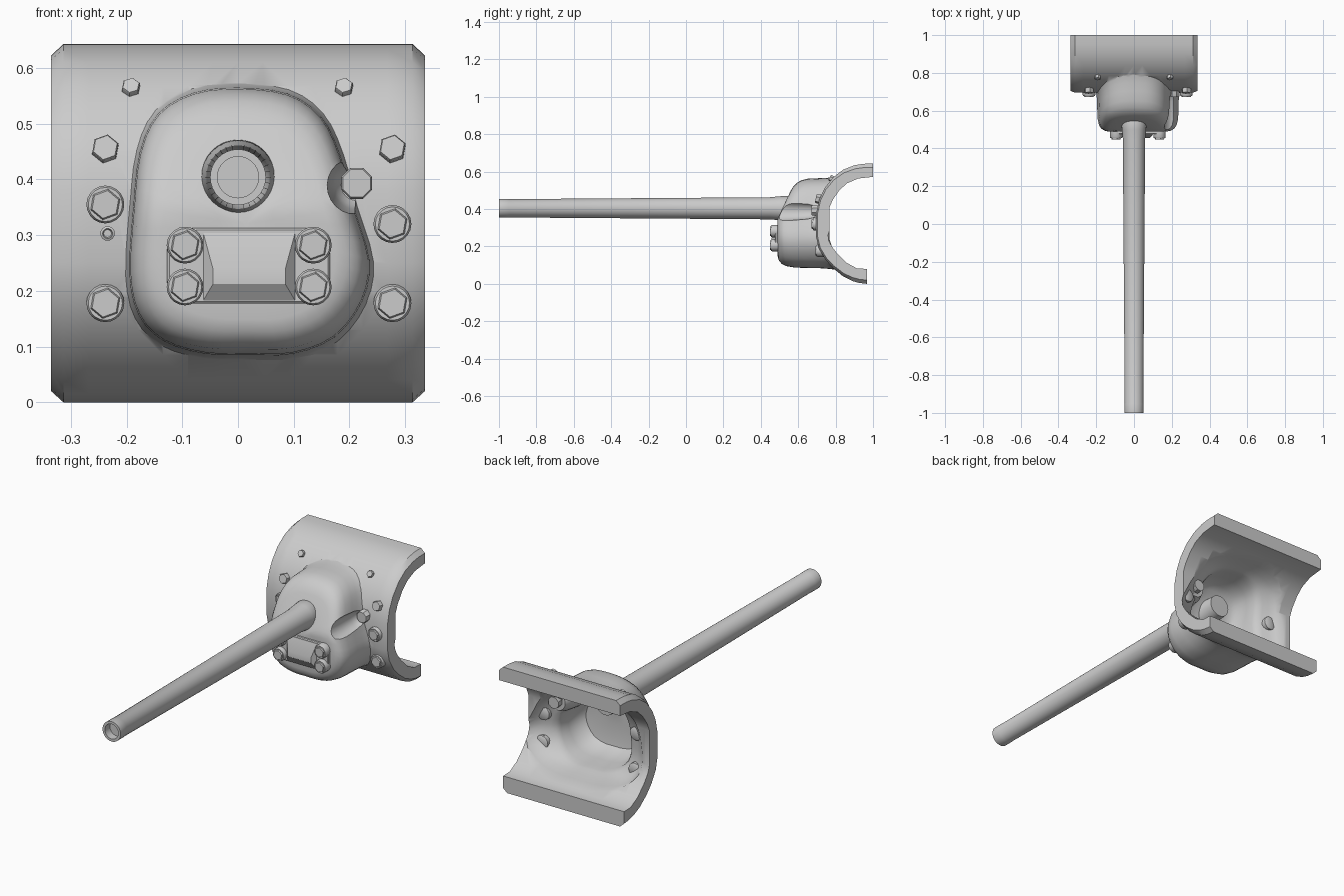
import bpy, bmesh, math
from mathutils import Matrix, Vector

if "Cube" in bpy.data.objects:
    bpy.data.objects.remove(bpy.data.objects["Cube"])

paint = bpy.data.materials.new("grey_steel")
paint.diffuse_color = (0.6, 0.6, 0.6, 1)
paint.use_nodes = True
paint.node_tree.nodes["Principled BSDF"].inputs["Base Color"].default_value = paint.diffuse_color


def finish(name, bm, angle=35):
    bmesh.ops.recalc_face_normals(bm, faces=bm.faces)
    me = bpy.data.meshes.new(name)
    bm.to_mesh(me)
    bm.free()
    me.materials.append(paint)
    ob = bpy.data.objects.new(name, me)
    bpy.context.collection.objects.link(ob)
    shade(ob, angle)
    return ob


def shade(ob, angle):
    bpy.ops.object.select_all(action='DESELECT')
    ob.select_set(True)
    bpy.context.view_layer.objects.active = ob
    bpy.ops.object.shade_smooth_by_angle(angle=math.radians(angle))


def loft(name, rings, angle=35):
    """Closed skin over rings of equal length; one-point ends become tips."""
    bm = bmesh.new()
    vs = [[bm.verts.new(p) for p in r] for r in rings]
    for a, b in zip(vs, vs[1:]):
        n = max(len(a), len(b))
        for i in range(n):
            j = (i + 1) % n
            if len(a) == 1:
                bm.faces.new((a[0], b[i], b[j]))
            elif len(b) == 1:
                bm.faces.new((a[i], b[0], a[j]))
            else:
                bm.faces.new((a[i], b[i], b[j], a[j]))
    for end in (vs[0], vs[-1]):
        if len(end) > 2:
            bm.faces.new(end)
    return finish(name, bm, angle)


def lathe(name, pts, n, loc, tilt=0, phase=0.0):
    """Turned part along y; pts are (y, radius); tilt leans the front upward."""
    m = Matrix.Translation(loc) @ Matrix.Rotation(-math.radians(tilt), 4, 'X')
    rings = []
    for y, r in pts:
        angs = [phase + 2 * math.pi * i / n for i in range(n)]
        rings.append([m @ Vector((r * math.cos(a), y, r * math.sin(a))) for a in angs])
    return loft(name, rings)


def boolean(ob, other, op):
    bpy.context.view_layer.objects.active = ob
    mod = ob.modifiers.new("cut", 'BOOLEAN')
    mod.operation, mod.solver, mod.object = op, 'EXACT', other
    bpy.ops.object.modifier_apply(modifier=mod.name)
    bpy.data.objects.remove(other)


# Curved shield plate: (y, z) section swept along x, ends clipped mostly at top and bottom
outer = [(1.0, .643), (.95, .642), (.9, .634), (.84, .61), (.785, .568), (.74, .51), (.712, .45),
         (.696, .38), (.696, .25), (.71, .19), (.745, .13), (.785, .085), (.84, .04),
         (.89, .015), (.925, .005), (.968, 0)]
inner = [(.968, .08), (.915, .082), (.86, .112), (.81, .16), (.78, .2), (.768, .235),
         (.768, .41), (.785, .45), (.82, .5), (.86, .537), (.92, .563), (1.0, .572)]


def section(x, inset):
    pts = [(y + inset * .4 * min(1, (1 - y) / .3) * (.95 > y),
            z + math.copysign(((z - .32) / .32) ** 2, .32 - z) * inset) for y, z in outer]
    return [(x, y, z) for y, z in pts + inner]


spans = [-.313 + .626 * i / 14 for i in range(15)]
shield = loft("shield", [section(-.335, .02)] + [section(x, 0) for x in spans] + [section(.335, .02)])


def plate_y(z):
    for (y1, z1), (y2, z2) in zip(outer, outer[1:]):
        if z2 <= z <= z1:
            return y1 + (y2 - y1) * (z1 - z) / (z1 - z2)
    return 1.0


def front_y(z):
    return .49 + max(0, z - .35) * .47


# Rounded outline of the housing in (x, z)
ctrl = [(0, .567), (.09, .556), (.15, .515), (.185, .445), (.21, .35), (.238, .255), (.225, .18),
        (.175, .115), (.1, .085), (.02, .083), (-.06, .085), (-.135, .108), (-.18, .155),
        (-.197, .23), (-.19, .35), (-.178, .45), (-.145, .52), (-.08, .558)]
outline = []
for i in range(len(ctrl)):
    p0, p1, p2, p3 = (Vector(ctrl[(i + k) % len(ctrl)]) for k in (-1, 0, 1, 2))
    for t in (0, 1 / 3, 2 / 3):
        outline.append(.5 * (2 * p1 + (p2 - p0) * t + (2 * p0 - 5 * p1 + 4 * p2 - p3) * t * t
                             + (3 * p1 - p0 - 3 * p2 + p3) * t ** 3))
mid = Vector((.015, .32))


def housing(name, steps, d_front, d_back):
    """Steps are (depth fraction, width scale, height scale)."""
    rings = []
    for t, sx, sz in steps:
        ring = []
        for p in outline if sx else [mid]:
            q = mid + Vector(((p.x - mid.x) * sx, (p.y - mid.y) * sz))
            y0, y1 = front_y(q.y) + d_front, plate_y(q.y) + d_back
            ring.append((q.x, y0 + (y1 - y0) * t, q.y))
        rings.append(ring)
    rings.append([(mid.x, sum(p[1] for p in rings[-1]) / len(outline), mid.y)])
    return loft(name, rings)


body = housing("housing", [(t, s, s) for t, s in [
    (0, 0), (0, .25), (0, .5), (0, .72), (.02, .81), (.07, .89), (.15, .945), (.3, .98),
    (.55, .99), (.75, .995), (.88, 1.01), (.97, 1.03), (1.1, 1.06)]], 0, .015)
# Inside: deep pocket that flares into a shallow dish behind the bolts
hollow = housing("hollow", [
    (0, 0, 0), (0, .25, .25), (0, .5, .5), (.02, .7, .7), (.1, .8, .78), (.3, .87, .82),
    (.47, .9, .84), (.54, .96, .85), (.58, 1.06, .86), (.62, 1.2, .88), (.68, 1.35, .9),
    (.79, 1.5, .94), (1, 1.55, .98)], .05, .14)
# Scooped groove for the secondary port, with a wall kept behind it
groove = lathe("groove", [(.4, .058), (.58, .05), (.65, .044), (.68, .037), (.694, .028)], 24,
               (.213, 0, .39))
wall = lathe("groove_wall", [(.4, .078), (.6, .07), (.68, .06), (.715, .045)], 24, (.213, 0, .39))
boolean(hollow, wall, 'DIFFERENCE')
boolean(body, groove, 'DIFFERENCE')
boolean(shield, body, 'UNION')
boolean(shield, hollow, 'DIFFERENCE')
shade(shield, 48)
lathe("port_tube", [(.672, .027), (.676, .03), (.745, .03)], 8, (.213, 0, .393), 0, math.pi / 8)

# Gun barrel with recessed bore and muzzle band
lathe("barrel", [(-.96, .037), (-1, .037), (-1, .05), (-.95, .05), (-.948, .049), (.45, .059),
                 (.5, .064), (.54, .067), (.56, .06), (.64, .055)], 32, (0, 0, .404))


# Bolts: low hex heads, optionally seated in a round collar
def bolt(name, x, z, y, r=.027, collar=0, tilt=0, h=.024):
    lathe(name, [(.02, r), (-h * .8, r), (-h, r * .9)], 6, (x, y, z), tilt, .35)
    if collar:
        lathe(name + "_collar", [(.02, collar), (-.012, collar), (-.018, collar * .9)],
              20, (x, y, z), tilt)


for i, (x, z) in enumerate([(-.238, .355), (-.238, .178), (.277, .32), (.277, .178)]):
    bolt(f"shield_bolt_{i}", x, z, plate_y(z), .028, .034)
    y = .735 + max(0, .25 - z) * .15
    lathe(f"inner_nut_{i}", [(y - .03, .034), (y, .034), (y + .004, .028)], 16, (x, 0, z))
for x in (-.238, .277):
    bolt("upper_bolt", x, .453, plate_y(.453), .025, 0, 12, .02)
for x in (-.192, .19):
    bolt("top_bolt", x, .562, plate_y(.562), .017, 0, 30, .014)
lathe("small_plug", [(.7, .013), (.686, .013), (.684, .009), (.69, .007)], 16, (-.234, 0, .303))


# Cover plate with rounded corners, raised wedge and four bolts
def rounded(cx, cz, hx, hz, r, y):
    pts = []
    for k, (sx, sz) in enumerate([(1, 1), (-1, 1), (-1, -1), (1, -1)]):
        for j in range(6):
            a = math.pi / 2 * (k + j / 5)
            pts.append((cx + sx * (hx - r) + r * math.cos(a), y, cz + sz * (hz - r) + r * math.sin(a)))
    return pts


loft("cover_plate", [rounded(.019, .245, .146, .068, .03, .51), rounded(.019, .245, .146, .068, .03, .48),
                     rounded(.019, .245, .142, .064, .027, .476)])
wedge = [(-.064, .104, .18, .31, .478), (-.045, .085, .212, .24, .456)]
loft("cover_wedge", [[(a, y, c), (b, y, c), (b, y, d), (a, y, d)] for a, b, c, d, y in wedge], 20)
for x in (-.095, .135):
    for z in (.207, .282):
        bolt("cover_bolt", x, z, .472, .027, .033)
